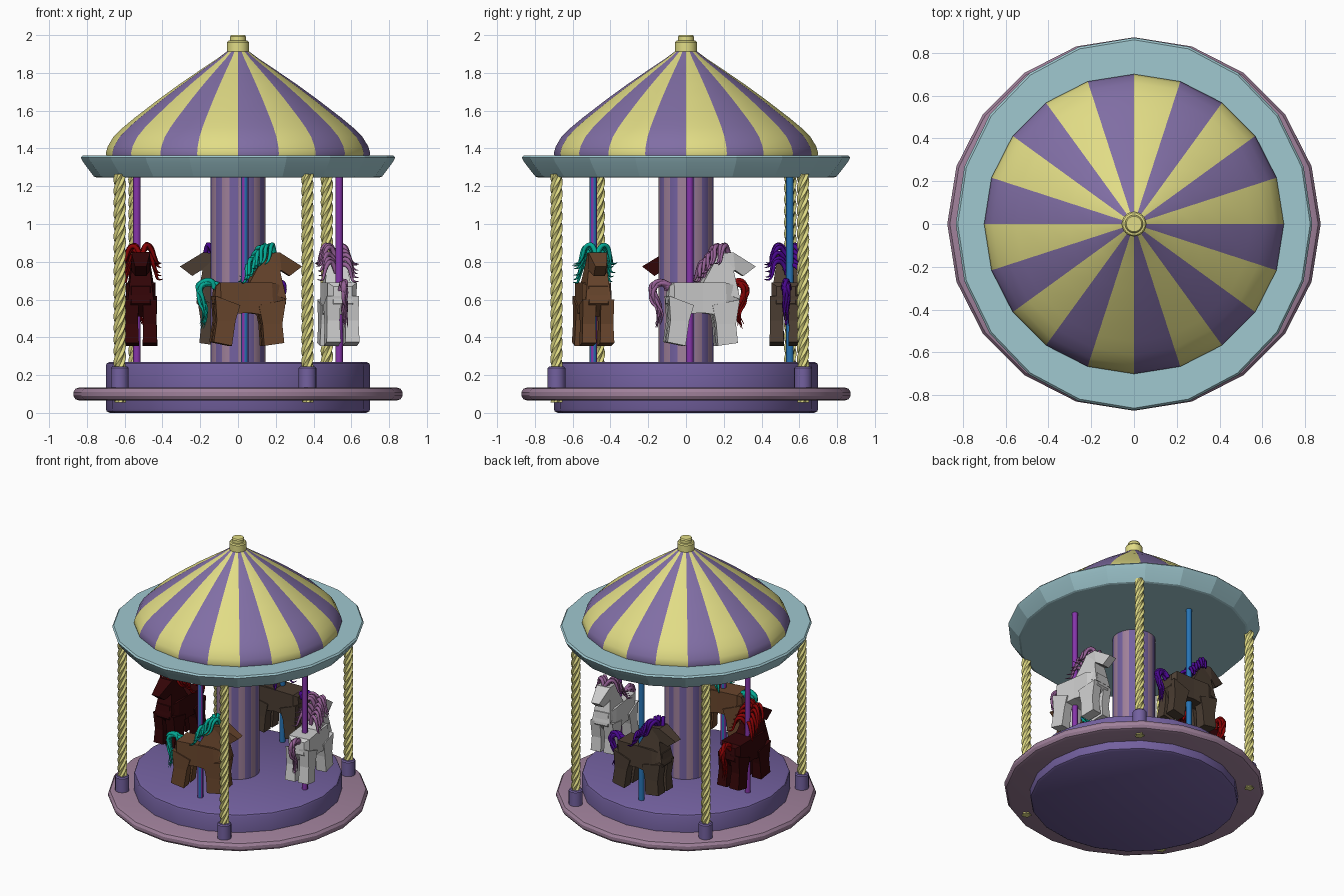
import bpy, bmesh, random
from math import cos, sin, pi, radians
from mathutils import Matrix, Vector

if "Cube" in bpy.data.objects:
    bpy.data.objects.remove(bpy.data.objects["Cube"])

random.seed(4)


def mat(name, r, g, b):
    m = bpy.data.materials.new(name)
    m.diffuse_color = (r ** 2.2, g ** 2.2, b ** 2.2, 1)
    m.use_nodes = True
    m.node_tree.nodes["Principled BSDF"].inputs["Base Color"].default_value = m.diffuse_color
    return m


PURPLE = mat("purple", .45, .38, .62)
ROOF_PURPLE = mat("roof_purple", .50, .43, .64)
YELLOW = mat("yellow", .88, .86, .52)
TEAL = mat("pale_teal", .62, .78, .81)
MAUVE = mat("mauve", .62, .50, .60)
BLUE = mat("pole_blue", .17, .45, .70)
VIOLET = mat("pole_violet", .52, .22, .66)


def finish(name, bm, mats, smooth=None):
    bmesh.ops.recalc_face_normals(bm, faces=bm.faces)
    me = bpy.data.meshes.new(name)
    bm.to_mesh(me)
    bm.free()
    for m in mats:
        me.materials.append(m)
    ob = bpy.data.objects.new(name, me)
    bpy.context.collection.objects.link(ob)
    if smooth:
        bpy.ops.object.select_all(action='DESELECT')
        ob.select_set(True)
        bpy.context.view_layer.objects.active = ob
        bpy.ops.object.shade_smooth_by_angle(angle=radians(smooth))
    return ob


def skin(bm, rings, nmats=1):
    """Bridge equal vertex rings into a closed tube with capped ends."""
    vs = [[bm.verts.new(p) for p in ring] for ring in rings]
    n = len(vs[0])
    for a, b in zip(vs, vs[1:]):
        for j in range(n):
            k = (j + 1) % n
            bm.faces.new((a[j], a[k], b[k], b[j])).material_index = j % nmats
    bm.faces.new(vs[0][::-1])
    bm.faces.new(vs[-1])


def lathe(name, profile, mats, n=20, at=(0, 0), sx=1, smooth=30):
    bm = bmesh.new()
    skin(bm, [[(at[0] + sx * r * cos(2 * pi * j / n), at[1] + r * sin(2 * pi * j / n), z)
               for j in range(n)] for r, z in profile], len(mats))
    return finish(name, bm, mats, smooth)


# Base drum, step ring, central column
lathe("base_drum", [(.68, 0), (.695, .008), (.70, .02), (.70, .25), (.695, .262), (.68, .27)], [PURPLE])
lathe("step_ring", [(.84, .065), (.86, .072), (.872, .09), (.872, .11), (.86, .128), (.84, .135)], [MAUVE])
lathe("centre_column", [(.145, .26), (.145, 1.26)], [PURPLE, MAUVE])

# Canopy rim, striped roof, finial
lathe("canopy_rim", [(.785, 1.247), (.798, 1.252), (.855, 1.325), (.87, 1.352), (.86, 1.363)],
      [TEAL], sx=.957, smooth=10)
lathe("striped_roof", [(.695, 1.355), (.70, 1.375), (.69, 1.41), (.66, 1.46), (.61, 1.51), (.55, 1.56),
                       (.42, 1.66), (.31, 1.74), (.20, 1.815), (.11, 1.875), (.05, 1.92)],
      [YELLOW, ROOF_PURPLE])
lathe("finial", [(.05, 1.905), (.058, 1.912), (.058, 1.962), (.052, 1.97), (.042, 1.972),
                 (.042, 1.992), (.036, 2.0)], [YELLOW], n=24)

# Twisted outer posts with sockets
for i, a in enumerate((52.8, 134.8, 216.4, 298.2)):
    px, py = .778 * cos(radians(a)), .778 * sin(radians(a))
    bm = bmesh.new()
    rings = []
    for s in range(81):
        t = s / 80
        ring = []
        for j in range(20):
            th = 2 * pi * j / 20
            r = .028 + .005 * cos(5 * th)
            ring.append((px + r * cos(th + 8 * pi * t), py + r * sin(th + 8 * pi * t), .056 + 1.21 * t))
        rings.append(ring)
    skin(bm, rings)
    finish(f"twisted_post_{i + 1}", bm, [YELLOW], 40)
    lathe(f"post_socket_{i + 1}", [(.047, .13), (.047, .237), (.04, .245)], [PURPLE], at=(px, py))


# Horse parts: pairs of side-view points (x, z), (x, z) and a half width
TORSO = [((-.185, .58), (-.175, .67), .05), ((-.15, .52), (-.155, .69), .078), ((0, .53), (0, .69), .075),
         ((.13, .51), (.12, .69), .078), ((.20, .58), (.19, .67), .05)]
NECK = [((0, .685), (.2, .60), .068), ((.06, .79), (.17, .74), .052), ((.085, .845), (.165, .80), .045)]
HEAD = [((.08, .843), (.125, .75), .045), ((.165, .85), (.175, .755), .05), ((.288, .775), (.222, .725), .03)]
REAR_LEG = [((-.183, .62), (-.05, .57), .036), ((-.175, .49), (-.075, .49), .034),
            ((-.192, .375), (-.095, .355), .038)]
FRONT_LEG = [((.05, .57), (.195, .60), .036), ((.07, .47), (.175, .47), .034), ((.078, .355), (.185, .37), .038)]


def side_loft(bm, sections, y=0):
    skin(bm, [[(a[0], y - w, a[1]), (a[0], y + w, a[1]), (b[0], y + w, b[1]), (b[0], y - w, b[1])]
              for a, b, w in sections])


def hair(name, strands, m, place):
    """Tapered tubes; each strand is a list of points."""
    cu = bpy.data.curves.new(name, 'CURVE')
    cu.dimensions = '3D'
    cu.bevel_depth = .014
    cu.bevel_resolution = 1
    cu.use_fill_caps = True
    for pts in strands:
        sp = cu.splines.new('NURBS')
        sp.points.add(len(pts) - 1)
        sp.use_endpoint_u = True
        sp.order_u = 3
        sp.resolution_u = 4
        for k, p in enumerate(pts):
            sp.points[k].co = (*p, 1)
            sp.points[k].radius = 1 - .9 * (k / (len(pts) - 1)) ** 2
    cu.materials.append(m)
    ob = bpy.data.objects.new(name, cu)
    ob.matrix_world = place
    bpy.context.collection.objects.link(ob)
    bpy.ops.object.select_all(action='DESELECT')
    ob.select_set(True)
    bpy.context.view_layer.objects.active = ob
    bpy.ops.object.convert(target='MESH')


def jitter(p, s):
    return Vector(p) + Vector([random.uniform(-s, s) for _ in range(3)])


def horse(label, x, y, turn, coat, hair_mat):
    place = Matrix.Translation((x, y, 0)) @ Matrix.Rotation(radians(turn), 4, 'Z')
    bm = bmesh.new()
    for part in (TORSO, NECK, HEAD):
        side_loft(bm, part)
    for s in (-1, 1):
        side_loft(bm, REAR_LEG, s * .05)
        side_loft(bm, FRONT_LEG, s * .048)
    finish(label + "_horse", bm, [coat]).matrix_world = place
    # Mane locks fall alternately to each side of the crest
    locks = []
    for i in range(14):
        t, s = i / 13, (-1 if i % 2 else 1)
        cx, cz = .15 - .13 * t, .845 - .10 * max(0, t - .35) / .65
        lock = [(cx, 0, cz - .02), (cx - .005, s * .02, cz + .045), (cx - .03, s * .055, cz + .04),
                (cx - .035, s * .075, cz - .02), (cx - .05, s * .085, cz - .06), (cx - .07, s * .11, cz - .055)]
        locks.append([jitter(p, .008) for p in lock])
    hair(label + "_mane", locks, hair_mat, place)
    # Tail arches out from the rump and hangs down
    tail = [(-.165, 0, .665), (-.20, 0, .70), (-.265, 0, .675), (-.255, 0, .60), (-.215, 0, .54), (-.235, 0, .46)]
    hair(label + "_tail", [[jitter(p, .018) for p in tail] for _ in range(9)], hair_mat, place)


horse("brown", .05, -.49, 8, mat("brown_coat", .41, .28, .19), mat("teal_hair", .04, .66, .58))
horse("white", .53, .08, 98, mat("white_coat", .80, .80, .80), mat("mauve_hair", .58, .38, .58))
horse("grey", -.02, .53, 180, mat("grey_brown_coat", .30, .25, .21), mat("purple_hair", .29, .06, .55))
horse("red", -.515, .055, 270, mat("dark_red_coat", .21, .05, .06), mat("red_hair", .52, .04, .05))

# Horse poles
for label, at, mats in (("brown", (.035, -.49), [BLUE, VIOLET]), ("white", (.535, .02), [VIOLET]),
                        ("grey", (-.02, .55), [BLUE]), ("red", (-.535, .04), [VIOLET])):
    lathe(label + "_horse_pole", [(.02, .26), (.02, 1.26)], mats, n=8, at=at, smooth=50)
